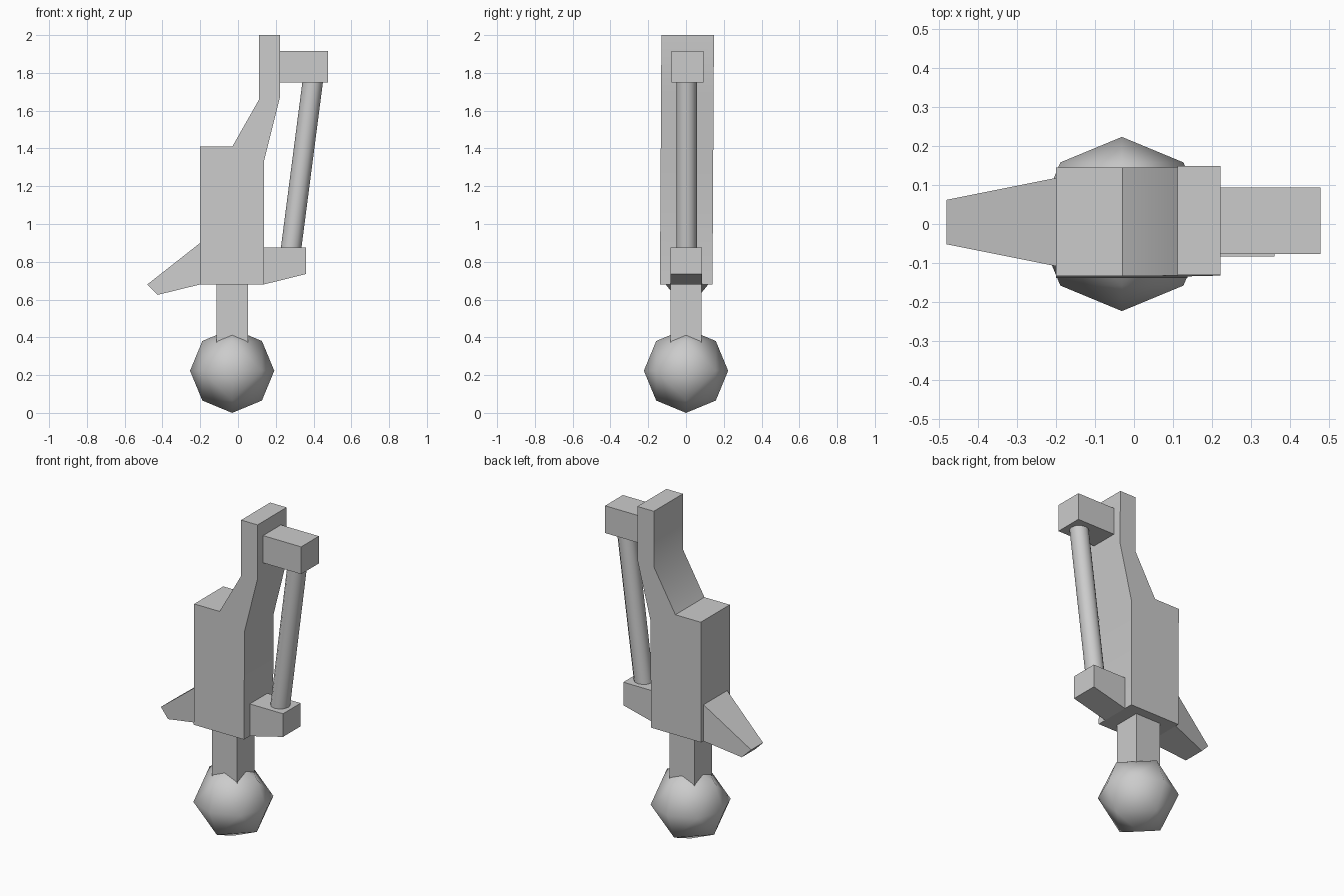
import bpy
import bmesh
import math
from itertools import product
from mathutils import Vector

cube = bpy.data.objects.get("Cube")
if cube:
    bpy.data.objects.remove(cube, do_unlink=True)

grey = bpy.data.materials.new("plain_grey")
grey.use_nodes = True
colour = (0.6, 0.6, 0.6, 1)
grey.diffuse_color = colour
grey.node_tree.nodes["Principled BSDF"].inputs["Base Color"].default_value = colour


def finish(name, bm, angle=None):
    """Turn a bmesh into a named object with the shared material."""
    bmesh.ops.recalc_face_normals(bm, faces=bm.faces)
    mesh = bpy.data.meshes.new(name)
    bm.to_mesh(mesh)
    bm.free()
    mesh.materials.append(grey)
    obj = bpy.data.objects.new(name, mesh)
    bpy.context.collection.objects.link(obj)
    if angle:
        bpy.ops.object.select_all(action="DESELECT")
        obj.select_set(True)
        bpy.context.view_layer.objects.active = obj
        bpy.ops.object.shade_smooth_by_angle(angle=math.radians(angle))
    return obj


def extrude_profile(name, points, y_range, angle=None):
    """Side outline in x, z pushed through y; y_range(x, z) gives both sides."""
    bm = bmesh.new()
    front, back = [
        [bm.verts.new((x, y_range(x, z)[side], z)) for x, z in points]
        for side in (0, 1)
    ]
    bm.faces.new(front)
    bm.faces.new(back[::-1])
    for i in range(len(points)):
        j = (i + 1) % len(points)
        bm.faces.new((front[i], back[i], back[j], front[j]))
    return finish(name, bm, angle)


def rect(x0, x1, z0, z1):
    return [(x0, z0), (x1, z0), (x1, z1), (x0, z1)]


# Main body with a stepped neck, leaning very slightly backwards
def body_sides(x, z):
    lean = 0.006 * (z - 0.68)
    return lean - 0.138, lean + 0.14


extrude_profile("body", [
    (-0.2, 0.68), (0.137, 0.68), (0.137, 1.33), (0.222, 1.67), (0.222, 2),
    (0.112, 2), (0.112, 1.66), (-0.03, 1.41), (-0.2, 1.41)], body_sides, 35)

# Square post between body and ball
extrude_profile("post", rect(-0.115, 0.053, 0.25, 0.68),
                lambda x, z: (-0.083, 0.083))

# Brackets holding the rod
extrude_profile("upper_bracket", rect(0.222, 0.477, 1.75, 1.915),
                lambda x, z: (-0.077, 0.093))
extrude_profile("lower_bracket", [
    (0.137, 0.68), (0.36, 0.735), (0.36, 0.875), (0.137, 0.875)],
    lambda x, z: (-0.083, 0.086))


# Tapering fin
def fin_sides(x, z):
    half = 0.113 + 0.2 * (x + 0.2)
    return 0.005 - half, 0.005 + half


extrude_profile("fin", [
    (-0.2, 0.68), (-0.2, 0.9), (-0.48, 0.68), (-0.425, 0.625)], fin_sides)

# Slanted round rod
bottom, top = Vector((0.277, 0.003, 0.84)), Vector((0.399, 0.003, 1.78))
bm = bmesh.new()
bmesh.ops.create_cone(bm, cap_ends=True, segments=12, radius1=0.054,
                      radius2=0.054, depth=(top - bottom).length)
turn = (top - bottom).to_track_quat("Z", "Y").to_matrix().to_4x4()
bm.transform(turn)
bmesh.ops.translate(bm, verts=bm.verts, vec=(bottom + top) / 2)
finish("rod", bm, 40)

# Faceted ball: axis points and edge midpoints of an octahedron on a sphere
bm = bmesh.new()
for direction in product((-1, 0, 1), repeat=3):
    if sum(map(abs, direction)) in (1, 2):
        point = Vector(direction).normalized() * 0.223
        bm.verts.new(point + Vector((-0.031, 0, 0.223)))
bmesh.ops.convex_hull(bm, input=bm.verts)
finish("ball", bm, 60)
